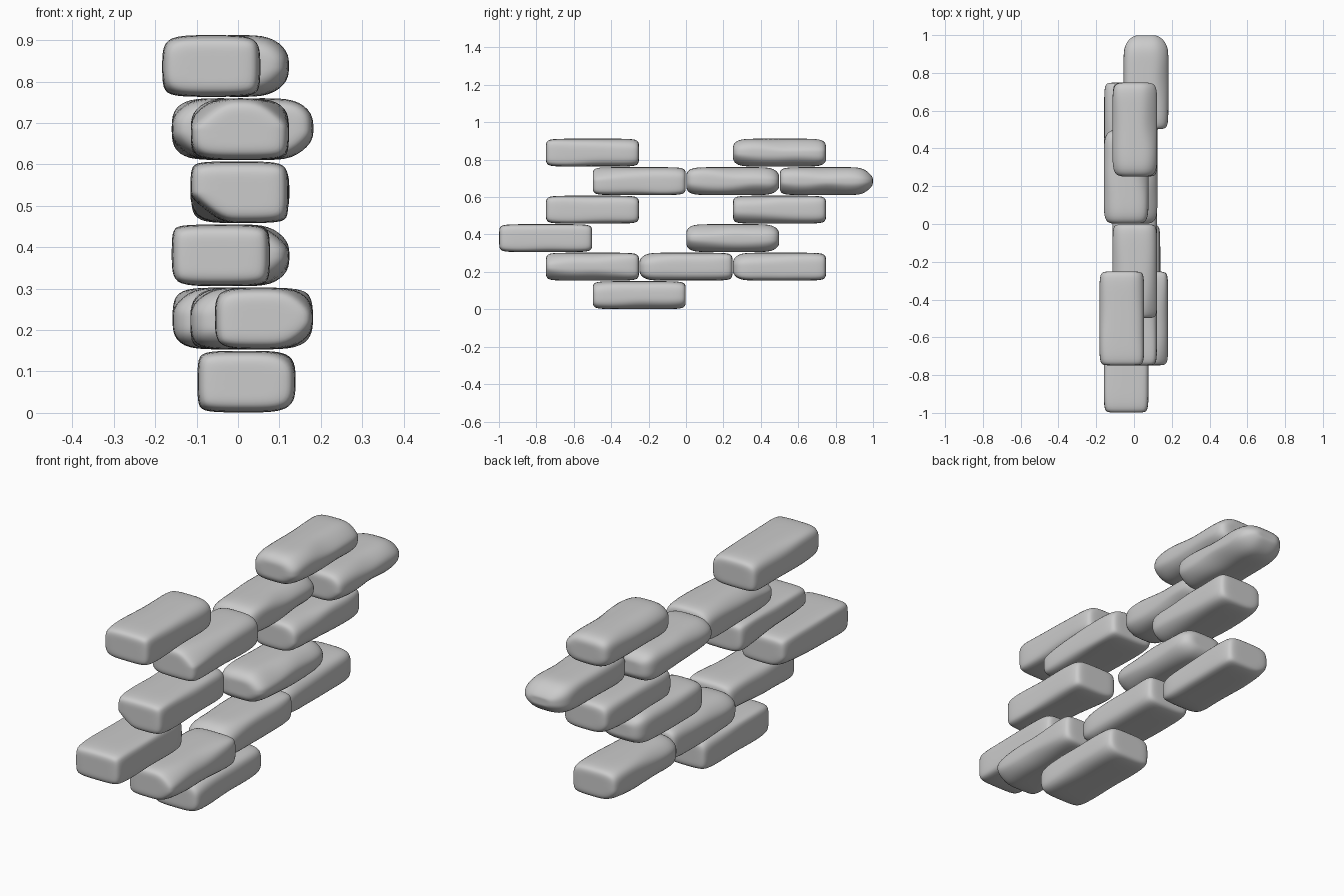
import bpy, bmesh, random

if "Cube" in bpy.data.objects:
    bpy.data.objects.remove(bpy.data.objects["Cube"])

random.seed(4)
W, L, H = 0.237, 0.497, 0.149      # stone size
PITCH = 0.1524                     # course spacing


def section(cuts, inset):
    """Rounded-stone cross-section: corner cuts in order TL, TR, BR, BL."""
    w, h = W / 2 - inset, H / 2 - inset
    tl, tr, br, bl = [(c * 0.01, min(c * 0.0085, 0.068)) for c in cuts]
    k = 1 - inset / (H / 2)
    tl, tr, br, bl = [(a * k, b * k) for a, b in (tl, tr, br, bl)]
    return [(0, h), (w - tr[0], h), (w, h - tr[1]), (w, 0),
            (w, -h + br[1]), (w - br[0], -h), (0, -h),
            (-w + bl[0], -h), (-w, -h + bl[1]), (-w, 0),
            (-w, h - tl[1]), (-w + tl[0], h)]


def stone(course, y, x, front, back, r0=0.018, r1=0.018):
    """One worn stone; front/back are corner cuts in hundredths."""
    bm = bmesh.new()
    stations = [(0, r0), (r0, 0), (0.14, 0), (0.25, 0), (0.36, 0),
                (L - r1, 0), (L, r1)]
    rings = []
    for d, inset in stations:
        t = d / L
        cuts = [a + (b - a) * t for a, b in zip(front, back)]
        if 0.1 < d < 0.4:
            cuts = [c * random.uniform(0.7, 1.25) for c in cuts]
        rings.append((d, section(cuts, inset)))
    # flat inner rings keep the end faces planar
    half = lambda ring: [(0.5 * a, 0.5 * b) for a, b in ring]
    rings.insert(0, (0, half(rings[0][1])))
    rings.append((L, half(rings[-1][1])))
    vs = [[bm.verts.new((px, d - L / 2, pz)) for px, pz in ring]
          for d, ring in rings]
    for a, b in zip(vs, vs[1:]):
        for i in range(12):
            j = (i + 1) % 12
            bm.faces.new((a[i], a[j], b[j], b[i]))
    bm.faces.new(vs[0][::-1])
    bm.faces.new(vs[-1])
    bmesh.ops.recalc_face_normals(bm, faces=bm.faces)
    for f in bm.faces:
        f.smooth = True
    me = bpy.data.meshes.new("stone")
    bm.to_mesh(me)
    bm.free()
    ob = bpy.data.objects.new("wall_stone", me)
    ob.location = (x + W / 2, y + 0.25, course * PITCH + 0.0755)
    bpy.context.collection.objects.link(ob)
    m = ob.modifiers.new("round", 'SUBSURF')
    m.levels = m.render_levels = 2


# bottom course
stone(0, -0.50, -0.098, (2, 4, 3, 2), (3, 3, 4, 2))
# second course
stone(1, -0.75, -0.056, (3, 6, 6, 2), (3, 2, 3, 5))
stone(1, -0.25, -0.115, (5, 5, 3, 3), (3, 2, 3, 2), 0.035)
stone(1, 0.25, -0.158, (5, 5, 2, 3), (3, 3, 2, 5), 0.035)
# third course
stone(2, -1.00, -0.160, (2, 2, 2, 2), (2, 2, 2, 5))
stone(2, 0.00, -0.113, (3, 6, 6, 2), (3, 5, 5, 3), 0.03, 0.035)
# fourth course
stone(3, -0.75, -0.115, (2, 2, 2, 8), (2, 3, 2, 3))
stone(3, 0.25, -0.113, (3, 4, 5, 3), (3, 2, 3, 4))
# fifth course
stone(4, -0.50, -0.114, (8, 7, 2, 3), (4, 4, 2, 2))
stone(4, 0.00, -0.160, (5, 3, 5, 6), (3, 6, 5, 3), 0.028, 0.035)
stone(4, 0.50, -0.055, (3, 4, 6, 3), (4, 6, 6, 5), 0.02, 0.05)
# top course
stone(5, -0.75, -0.183, (3, 2, 2, 3), (3, 4, 3, 2))
stone(5, 0.25, -0.114, (5, 5, 6, 3), (3, 6, 4, 4), 0.03, 0.025)
